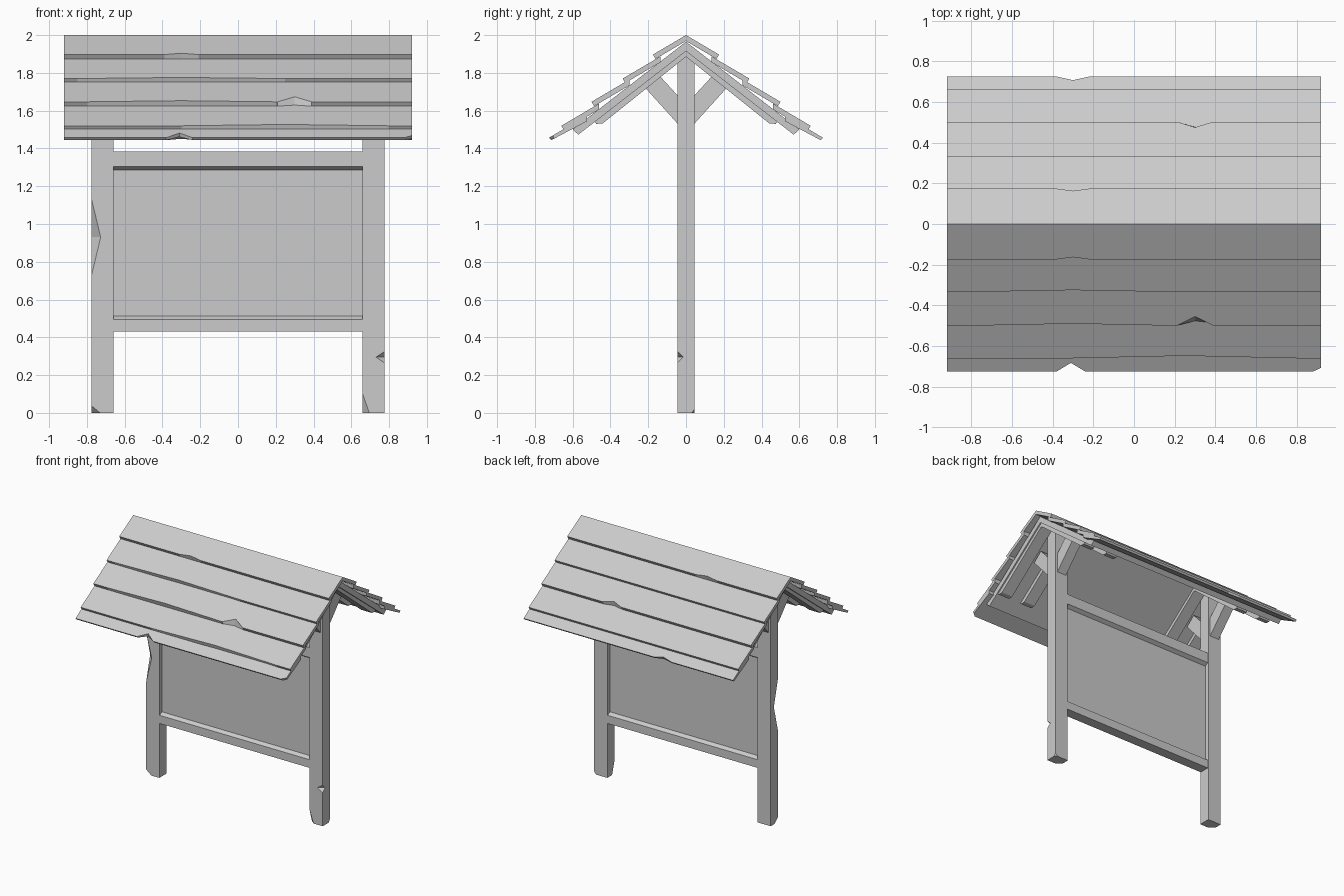
import bpy, bmesh
from mathutils import Vector

if "Cube" in bpy.data.objects:
    bpy.data.objects.remove(bpy.data.objects["Cube"])


def finish(bm, name):
    bmesh.ops.recalc_face_normals(bm, faces=bm.faces[:])
    me = bpy.data.meshes.new(name)
    bm.to_mesh(me)
    bm.free()
    ob = bpy.data.objects.new(name, me)
    bpy.context.collection.objects.link(ob)
    return ob


def loft(name, sections):
    """Solid from equal-length rings of 3D points."""
    bm = bmesh.new()
    rings = [[bm.verts.new(p) for p in s] for s in sections]
    for a, b in zip(rings, rings[1:]):
        for i in range(len(a)):
            j = (i + 1) % len(a)
            bm.faces.new((a[i], a[j], b[j], b[i]))
    bm.faces.new(rings[0])
    bm.faces.new(rings[-1])
    return finish(bm, name)


def extrude_x(name, profile, x0, x1, side=1):
    return loft(name, [[(x, side * y, z) for y, z in profile] for x in (x0, x1)])


def chip(ob, centre, radius):
    """Knock a diamond-shaped chip out of an object."""
    bm = bmesh.new()
    for axis in range(3):
        for s in (-1, 1):
            p = Vector(centre)
            p[axis] += s * radius[axis]
            bm.verts.new(p)
    bmesh.ops.convex_hull(bm, input=bm.verts[:])
    cutter = finish(bm, "cutter")
    cutter.hide_render = True
    mod = ob.modifiers.new("chip", "BOOLEAN")
    mod.operation, mod.solver, mod.object = "DIFFERENCE", "EXACT", cutter
    bpy.context.view_layer.objects.active = ob
    bpy.ops.object.modifier_apply(modifier=mod.name)
    bpy.data.objects.remove(cutter)


# Posts, with worn edges
POST_X, HALF_X, HALF_Y = 0.7175, 0.0575, 0.045
posts = {}
for label, s in (("left", -1), ("right", 1)):
    c = s * POST_X
    prof = [(-HALF_Y, 0), (HALF_Y, 0), (HALF_Y, 1.87), (0, 1.92), (-HALF_Y, 1.87)]
    posts[label] = extrude_x(label + "_post", prof, c - HALF_X, c + HALF_X)
chip(posts["left"], (-0.775, -0.045, 0.93), (0.048, 0.05, 0.2))
chip(posts["left"], (-0.775, -0.045, 0), (0.045, 0.04, 0.037))
chip(posts["right"], (0.775, -0.045, 0.295), (0.045, 0.03, 0.03))
chip(posts["right"], (0.66, -0.045, 0), (0.035, 0.03, 0.1))
chip(posts["right"], (0.775, 0.045, 0), (0.02, 0.015, 0.02))

# Notice panel and its chamfered rails
extrude_x("panel", [(-0.012, 0.46), (0.012, 0.46), (0.012, 1.34), (-0.012, 1.34)], -0.67, 0.67)
extrude_x("bottom_rail", [(-0.04, 0.43), (0.04, 0.43), (0.04, 0.495), (0.012, 0.512),
                          (-0.012, 0.512), (-0.04, 0.495)], -0.665, 0.665)
extrude_x("top_rail", [(-0.04, 1.385), (0.04, 1.385), (0.04, 1.305), (0.012, 1.287),
                       (-0.012, 1.287), (-0.04, 1.305)], -0.665, 0.665)

# Roof frame: paired rafters, braces and underlay
for side, tag in ((-1, "front"), (1, "back")):
    for s in (-1, 1):
        for off in (-0.105, 0.105):
            c = s * (POST_X + off)
            extrude_x(tag + "_rafter", [(0, 1.945), (0.49, 1.55), (0.475, 1.53), (0.44, 1.533),
                                        (0, 1.885)], c - 0.0475, c + 0.0475, side)
        extrude_x(tag + "_brace", [(0.03, 1.515), (0.215, 1.72), (0.14, 1.785), (0.03, 1.665)],
                  s * POST_X - 0.04, s * POST_X + 0.04, side)
    extrude_x(tag + "_underlay", [(0, 1.965), (0.60, 1.50), (0.57, 1.473), (0, 1.915)],
              -0.88, 0.88, side)

# Roof planks: tip position of each course, and wear as (x, half width, top, bottom set-back)
TIPS = [(0.175, 1.897), (0.335, 1.77), (0.50, 1.647), (0.66, 1.52), (0.725, 1.457)]
SLOPE, T = 0.589, 0.027
WEAR = {
    -1: [[(-0.3, 0.09, 0.012, 0.0)], [(-0.3, 0.55, 0.01, 0.0)],
         [(-0.3, 0.5, 0.01, 0.0), (0.3, 0.09, 0.045, 0.01)], [(0.25, 0.55, 0.012, 0.0)],
         [(-0.31, 0.07, 0.042, 0.03)]],
    1: [[(-0.3, 0.09, 0.012, 0.0)], [], [(0.3, 0.08, 0.025, 0.01)], [],
        [(-0.3, 0.08, 0.018, 0.012)]],
}
for side, tag in ((-1, "front"), (1, "back")):
    for k, (ty, tz) in enumerate(TIPS):
        back = ty if k == 0 else 0.2
        stations = [(-0.92, 0, 0)]
        for x, w, dt, db in WEAR[side][k]:
            stations += [(x - w, 0, 0), (x, dt, db), (x + w, 0, 0)]
        stations.append((0.92, 0, 0))
        stations.sort()
        rings = []
        for x, dt, db in stations:
            sy, sz = ty - back, tz + back * SLOPE
            by, bz = ty - T * 0.508, tz - T * 0.861
            if k == 4:
                by, bz = ty - 0.012, tz - 0.013
            ring = [(sy, sz), (ty - dt, tz + dt * SLOPE), (by - db, bz + db * SLOPE),
                    (sy, sz - T * 1.16)]
            rings.append([(x, side * y, z) for y, z in ring])
        plank = loft(f"{tag}_roof_plank_{k + 1}", rings)
        if side == -1 and k == 4:
            chip(plank, (0.92, -0.725, 1.45), (0.045, 0.03, 0.05))
